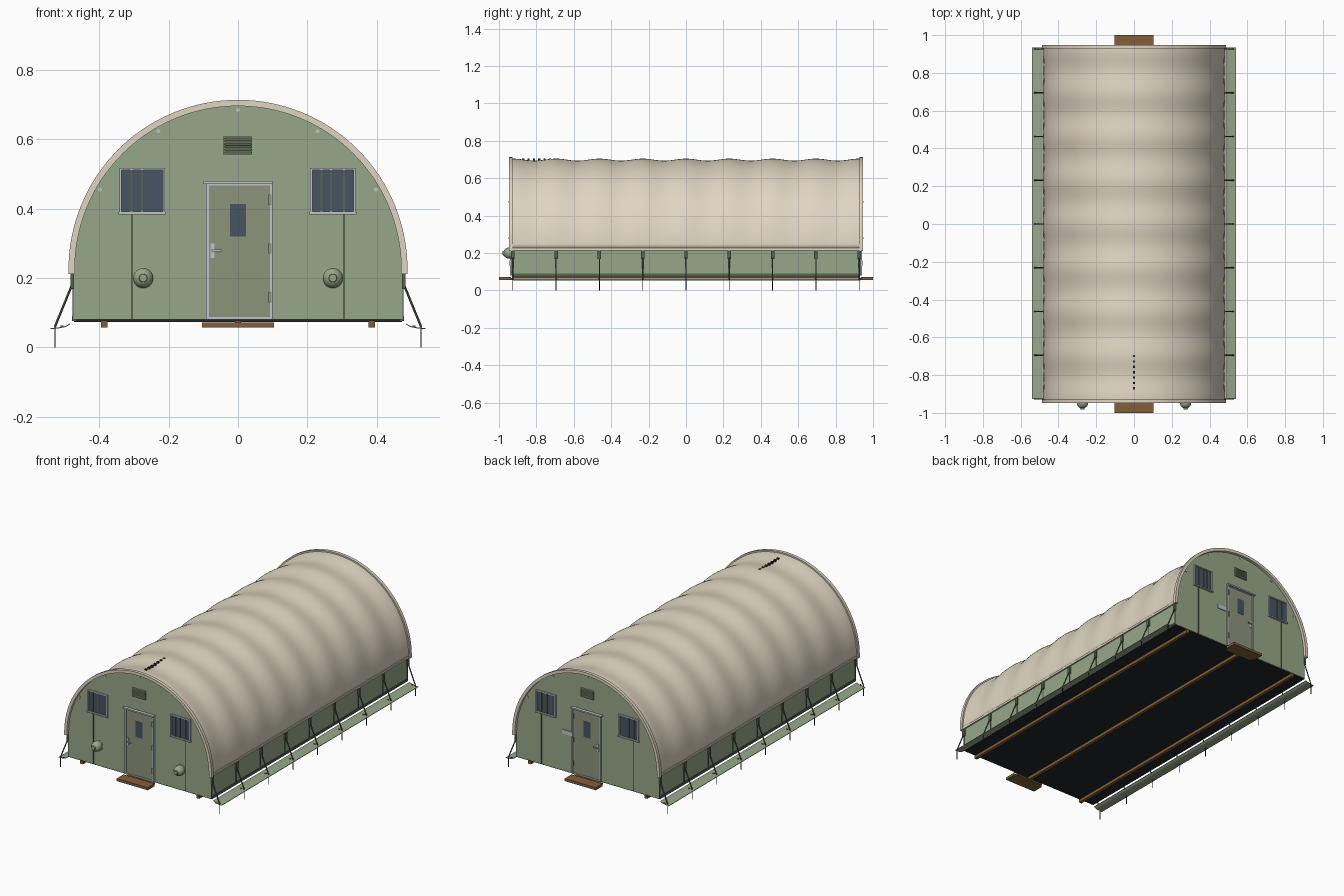
import bpy, bmesh, math
from mathutils import Vector

if "Cube" in bpy.data.objects:
    bpy.data.objects.remove(bpy.data.objects["Cube"])


def mat(name, r, g, b):
    m = bpy.data.materials.new(name)
    m.diffuse_color = [(c / 255) ** 2.2 for c in (r, g, b)] + [1]
    m.use_nodes = True
    m.node_tree.nodes["Principled BSDF"].inputs["Base Color"].default_value = m.diffuse_color
    return m


CANVAS = mat("canvas", 222, 212, 192)
GREEN = mat("green", 150, 166, 136)
DARKGREEN = mat("dark_green", 88, 100, 80)
DOOR = mat("door_paint", 140, 146, 122)
PALE = mat("pale_metal", 190, 196, 198)
GLASS = mat("glass", 72, 86, 98)
WOOD = mat("wood", 130, 95, 58)
BLACK = mat("black", 40, 42, 44)

CZ = 0.225      # arch centre height
WALL_Y = 0.93   # outer face of the end walls
RIBS = [-0.926 + i * 0.2315 for i in range(9)]


def make(name, verts, faces, m, smooth=False):
    me = bpy.data.meshes.new(name)
    me.from_pydata([tuple(v) for v in verts], [], faces)
    bm = bmesh.new()
    bm.from_mesh(me)
    bmesh.ops.recalc_face_normals(bm, faces=bm.faces)
    bm.to_mesh(me)
    bm.free()
    me.materials.append(m)
    ob = bpy.data.objects.new(name, me)
    bpy.context.collection.objects.link(ob)
    if smooth:
        bpy.context.view_layer.objects.active = ob
        bpy.ops.object.select_all(action='DESELECT')
        ob.select_set(True)
        bpy.ops.object.shade_smooth_by_angle(angle=math.radians(40))
    return ob


def box(name, x0, x1, y0, y1, z0, z1, m):
    v = [(x, y, z) for x in (x0, x1) for y in (y0, y1) for z in (z0, z1)]
    f = [(0, 1, 3, 2), (4, 6, 7, 5), (0, 4, 5, 1), (2, 3, 7, 6), (0, 2, 6, 4), (1, 5, 7, 3)]
    return make(name, v, f, m)


def prism(name, pts, y0, y1, m, smooth=False):
    n = len(pts)
    v = [(x, y, z) for y in (y0, y1) for x, z in pts]
    f = [tuple(range(n)), tuple(range(n, 2 * n))]
    f += [(i, (i + 1) % n, n + (i + 1) % n, n + i) for i in range(n)]
    return make(name, v, f, m, smooth)


def lathe(name, a, b, profile, m, n=8):
    # profile: (radius, distance from a towards b)
    a, b = Vector(a), Vector(b)
    d = (b - a).normalized()
    u = d.orthogonal().normalized()
    w = d.cross(u)
    v, f = [], []
    for r, h in profile:
        for i in range(n):
            t = 2 * math.pi * i / n
            v.append(a + d * h + (u * math.cos(t) + w * math.sin(t)) * r)
    for k in range(len(profile) - 1):
        for i in range(n):
            j = (i + 1) % n
            f.append((k * n + i, k * n + j, k * n + n + j, k * n + n + i))
    f += [tuple(range(n)), tuple(range(len(v) - n, len(v)))]
    return make(name, v, f, m, True)


def rod(name, a, b, r, m, n=6):
    return lathe(name, a, b, [(r, 0), (r, (Vector(b) - Vector(a)).length)], m, n)


def arc(r, n=64):
    return [(r * math.cos(math.pi * i / n), CZ + r * math.sin(math.pi * i / n)) for i in range(n + 1)]


# sagging canvas cover stretched over the ribs
NY, NA = 128, 64
verts, faces = [], []
for j in range(NY + 1):
    y = -0.94 + 1.88 * j / NY
    sag = math.sin(math.pi * y / 0.2315) ** 2
    for i in range(NA + 1):
        t = math.pi * i / NA
        r = 0.480 - 0.011 * sag * min(1, 0.3 + math.sin(t))
        verts.append((r * math.cos(t), y, CZ + r * math.sin(t)))
for j in range(NY):
    for i in range(NA):
        k = j * (NA + 1) + i
        faces.append((k, k + 1, k + NA + 2, k + NA + 1))
cover = make("canvas_cover", verts, faces, CANVAS, True)
mod = cover.modifiers.new("thickness", 'SOLIDIFY')
mod.thickness = 0.005
mod.offset = -1

# side walls, hems, base rails, ground flaps
for sx, side in ((-1, "left"), (1, "right")):
    box(side + "_wall", sx * 0.466, sx * 0.473, -0.925, 0.925, 0.08, 0.235, GREEN)
    box(side + "_cover_hem", sx * 0.474, sx * 0.483, -0.94, 0.94, 0.214, 0.226, CANVAS)
    box(side + "_base_rail", sx * 0.466, sx * 0.478, -0.925, 0.925, 0.076, 0.09, DARKGREEN)
    flap = [(0.484, 0.069), (0.496, 0.062), (0.515, 0.058), (0.54, 0.056)]
    flap += [(x, z - 0.003) for x, z in reversed(flap)]
    prism(side + "_ground_flap", [(sx * x, z) for x, z in flap], -0.926, 0.934, GREEN)
    # strap, seam, buckle and stake at every rib
    for y in RIBS:
        box(side + "_buckle", sx * 0.472, sx * 0.482, y - 0.009, y + 0.009, 0.168, 0.212, DARKGREEN)
        box(side + "_wall_seam", sx * 0.472, sx * 0.476, y - 0.003, y + 0.003, 0.08, 0.215, DARKGREEN)
        rod(side + "_strap", (sx * 0.478, y, 0.18), (sx * 0.527, y, 0.06), 0.0035, DARKGREEN)
        rod(side + "_stake", (sx * 0.527, y, 0.0), (sx * 0.527, y, 0.064), 0.002, BLACK)
        box(side + "_flap_eyelet", sx * 0.503, sx * 0.511, y - 0.004, y + 0.004, 0.058, 0.063, DARKGREEN)

# floor and skids
box("floor", -0.472, 0.472, -0.925, 0.925, 0.074, 0.082, BLACK)
for x in (-0.385, 0, 0.385):
    box("skid", x - 0.009, x + 0.009, -0.93, 0.93, 0.057, 0.078, WOOD)


# both ends: parts are placed outward from the wall face
def end_box(name, s, x0, x1, z0, z1, d, m, d0=-0.003):
    return box(name, x0, x1, s * (WALL_Y + d0), s * (WALL_Y + d), z0, z1, m)


def frame(name, s, x0, x1, z0, z1, w, d, m):
    end_box(name + "_left", s, x0, x0 + w, z0, z1, d, m)
    end_box(name + "_right", s, x1 - w, x1, z0, z1, d, m)
    end_box(name + "_top", s, x0, x1, z1 - w, z1, d, m)
    end_box(name + "_bottom", s, x0, x1, z0, z0 + w, d, m)


for s, end in ((-1, "front"), (1, "back")):
    prism(end + "_wall", [(-0.473, 0.08)] + [(0.473, 0.08)] + arc(0.473),
          s * 0.92, s * WALL_Y, GREEN)
    rim = arc(0.488) + arc(0.470)[::-1]
    prism(end + "_cover_rim", rim, s * 0.928, s * 0.947, CANVAS, True)
    for sx in (-1, 1):
        box(end + "_rim_foot", sx * 0.470, sx * 0.488, s * 0.928, s * 0.947, 0.212, CZ, CANVAS)
    for a in range(30, 151, 30):
        t = math.radians(a)
        x, z = 0.459 * math.cos(t), CZ + 0.459 * math.sin(t)
        rod(end + "_grommet", (x, s * 0.925, z), (x, s * 0.934, z), 0.006, PALE, 10)

    # door with frame, canopy, window, handle and hinges
    frame(end + "_door_frame", s, -0.092, 0.1, 0.08, 0.475, 0.008, 0.01, PALE)
    end_box(end + "_door", s, -0.084, 0.092, 0.082, 0.467, 0.006, DOOR)
    end_box(end + "_door_canopy", s, -0.1, 0.1, 0.471, 0.479, 0.018, PALE)
    end_box(end + "_door_window", s, -0.023, 0.023, 0.32, 0.413, 0.008, GLASS)
    end_box(end + "_handle_plate", s, -0.079, -0.068, 0.258, 0.3, 0.009, PALE)
    end_box(end + "_handle_lever", s, -0.076, -0.048, 0.276, 0.282, 0.018, PALE, 0.012)
    end_box(end + "_handle_stem", s, -0.076, -0.07, 0.276, 0.282, 0.014, PALE)
    for z in (0.13, 0.27, 0.41):
        end_box(end + "_hinge", s, 0.088, 0.096, z, z + 0.03, 0.013, DOOR)

    # sliding windows with frames, bars and ledges, plus wall seam below
    for x0, x1, bars in ((-0.341, -0.21, (-0.307, -0.276)), (0.208, 0.339, (0.24, 0.268, 0.305))):
        end_box(end + "_window_glass", s, x0 + 0.004, x1 - 0.004, 0.388, 0.513, 0.002, GLASS)
        frame(end + "_window_frame", s, x0, x1, 0.385, 0.517, 0.006, 0.008, PALE)
        for b in bars:
            end_box(end + "_window_bar", s, b - 0.003, b + 0.003, 0.39, 0.512, 0.006, DARKGREEN)
        end_box(end + "_window_ledge", s, x0 - 0.003, x1 + 0.003, 0.383, 0.39, 0.012, PALE)
    for sx in (-1, 1):
        end_box(end + "_wall_seam", s, sx * 0.305 - 0.003, sx * 0.305 + 0.003, 0.082, 0.383, 0.004, DARKGREEN)

    # louvred vent
    end_box(end + "_vent_back", s, -0.04, 0.038, 0.56, 0.604, 0.002, DARKGREEN)
    frame(end + "_vent_frame", s, -0.043, 0.041, 0.556, 0.607, 0.004, 0.009, GREEN)
    for i in range(5):
        z = 0.563 + i * 0.0082
        end_box(end + "_vent_louvre", s, -0.04, 0.038, z, z + 0.004, 0.007, GREEN)

    # wooden step
    box(end + "_step", -0.103, 0.103, s * 0.935, s * 1.0, 0.057, 0.072, WOOD)
    box(end + "_step_base", -0.09, 0.09, s * 0.915, s * 0.94, 0.057, 0.066, WOOD)

# round duct ports on the front
for sx in (-1, 1):
    x = sx * 0.273
    lathe("duct_port", (x, -0.928, 0.2), (x, -1, 0.2),
          [(0.031, 0), (0.031, 0.004), (0.028, 0.006), (0.029, 0.024), (0.026, 0.034),
           (0.018, 0.043), (0.012, 0.046), (0.011, 0.054)], GREEN, 24)

# small plate on the back
end_box("back_plate", 1, 0.105, 0.165, 0.3, 0.325, 0.005, PALE)

# row of ridge eyelets
for i in range(7):
    y = -0.87 + i * 0.0285
    box("ridge_eyelet", -0.006, 0.006, y - 0.006, y + 0.006, 0.69, 0.707, BLACK)
